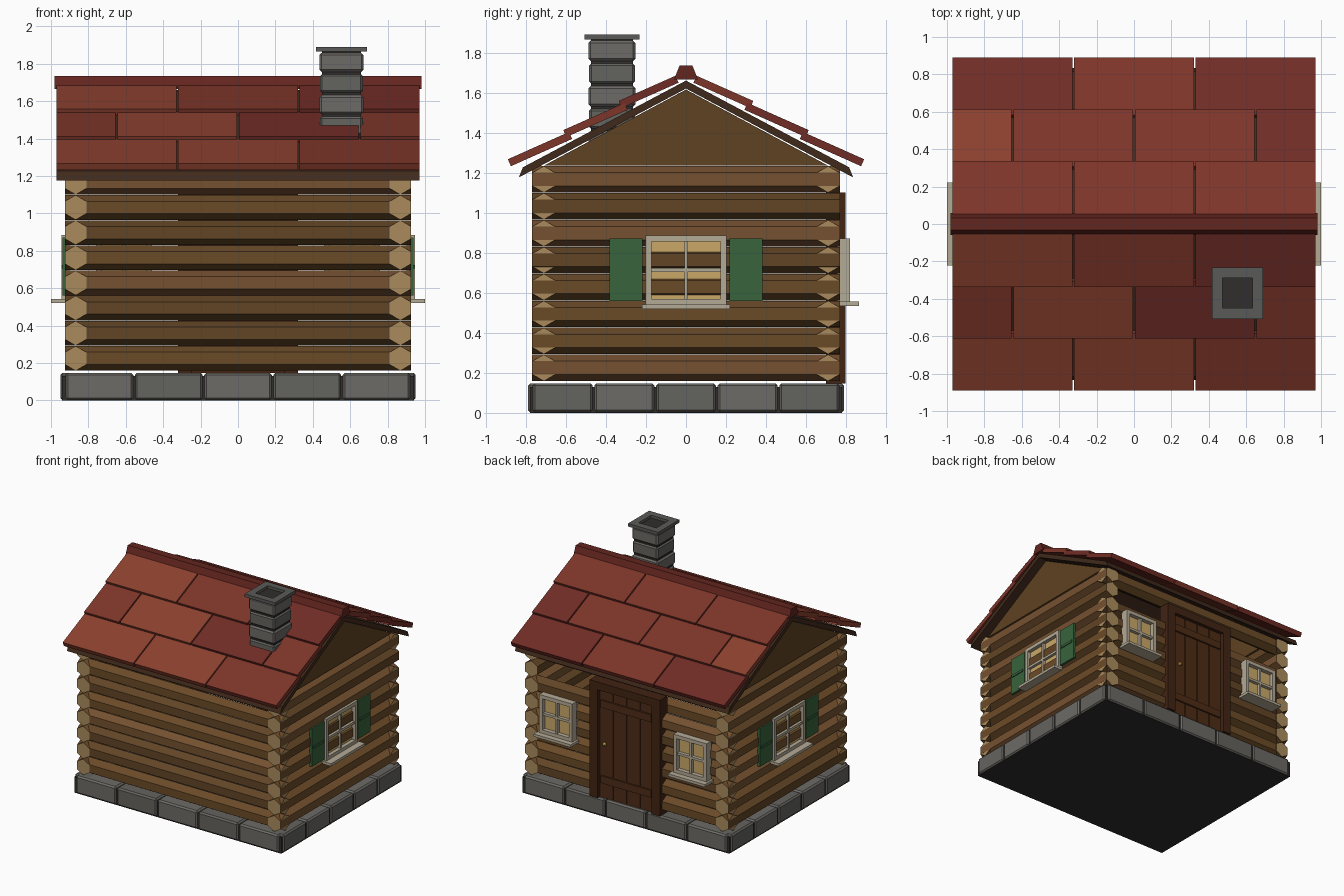
import bpy, bmesh, math, random

if "Cube" in bpy.data.objects:
    bpy.data.objects.remove(bpy.data.objects["Cube"])
random.seed(4)

def mat(name, hexcol):
    m = bpy.data.materials.new(name)
    c = [(int(hexcol[i:i + 2], 16) / 255) ** 2.2 for i in (0, 2, 4)]
    m.diffuse_color = (*c, 1)
    m.use_nodes = True
    m.node_tree.nodes["Principled BSDF"].inputs["Base Color"].default_value = m.diffuse_color
    return m

LOGS = [mat("log_a", "6b4c2c"), mat("log_b", "62462a"), mat("log_c", "745233")]
END = mat("log_end", "a98a5c")
TILES = [mat("tile_a", "8a4232"), mat("tile_b", "7c382d"), mat("tile_c", "70302a")]
RIDGE = mat("ridge", "632a24")
DECK = mat("deck", "432e22")
GABLE = mat("gable_wood", "5f4426")
STONES = [mat("stone_a", "6c6a66"), mat("stone_b", "64635f")]
CAP = mat("chimney_cap", "5a5a58")
DARK = mat("dark", "343230")
DOOR = mat("door_wood", "50301d")
DFRAME = mat("door_frame_wood", "43281a")
TRIM = mat("trim", "b3a994")
GLASS = mat("warm_glass", "c9a768")
GREEN = mat("shutter_green", "3b633f")
BRASS = mat("brass", "b08a3c")


def finish(name, bm, *mats):
    bmesh.ops.recalc_face_normals(bm, faces=bm.faces)
    me = bpy.data.meshes.new(name)
    bm.to_mesh(me)
    bm.free()
    for m in mats:
        me.materials.append(m)
    ob = bpy.data.objects.new(name, me)
    bpy.context.collection.objects.link(ob)
    return ob


def prism(name, pts, a, b, m, axis="x", end=None):
    """Extrude a profile (side, z) from a to b along x or y."""
    bm = bmesh.new()
    place = (lambda t, p: (t, p[0], p[1])) if axis == "x" else (lambda t, p: (p[0], t, p[1]))
    r0 = [bm.verts.new(place(a, p)) for p in pts]
    r1 = [bm.verts.new(place(b, p)) for p in pts]
    n = len(pts)
    caps = [bm.faces.new(r0), bm.faces.new(r1)]
    for i in range(n):
        bm.faces.new((r0[i], r0[(i + 1) % n], r1[(i + 1) % n], r1[i]))
    if end:
        for f in caps:
            f.material_index = 1
    return finish(name, bm, m, *([end] if end else []))


def box(name, m, x, y, z, bevel=0):
    bm = bmesh.new()
    bmesh.ops.create_cube(bm, size=1)
    for v in bm.verts:
        v.co = [(r[0] + r[1]) / 2 + c * (r[1] - r[0]) for c, r in zip(v.co, (x, y, z))]
    if bevel:
        bmesh.ops.bevel(bm, geom=bm.edges[:], offset=bevel, segments=1, affect="EDGES")
    return finish(name, bm, m)


def log(name, side, z, a, b, axis):
    r = 0.066
    pts = [(side + r * math.sin(k * math.pi / 3), z + r * math.cos(k * math.pi / 3)) for k in range(6)]
    prism(name, pts, a, b, random.choice(LOGS), axis, END)


# stone foundation
box("floor_slab", DARK, (-.94, .94), (-.78, .78), (0, .13))
for s, nm in ((-1, "front"), (1, "back")):
    for i in range(5):
        x = -.925 + .37 * i
        box(f"foundation_{nm}_{i}", STONES[i % 2], (x + .004, x + .366),
            sorted((s * .65, s * .79)), (.002, .148), .012)
for s, nm in ((-1, "left"), (1, "right")):
    for i in range(5):
        y = -.77 + .308 * i
        box(f"foundation_{nm}_{i}", STONES[(i + 1) % 2], sorted((s * .81, s * .95)),
            (y + .004, y + .304), (.002, .148), .012)

# log walls, the back wall broken around door and windows
WX = .61
for i in range(8):
    z = .225 + .1345 * i
    log(f"log_front_{i}", -.71, z, -.925, .925, "x")
    for s, nm in ((-1, "left"), (1, "right")):
        log(f"log_{nm}_{i}", s * .868, z, -.77, .77, "y")
        if i in (3, 4):
            spans = [(WX + .13, .925), (.28, WX - .13)]
        else:
            spans = [(.28, .925)] if i < 6 else []
        for k, (a, b) in enumerate(spans):
            log(f"log_back_{nm}_{i}_{k}", .71, z, s * a, s * b, "x")
    if i == 7:
        log("log_back_top", .71, z, -.925, .925, "x")

# gables
for s, nm in ((-1, "left"), (1, "right")):
    prism(f"gable_{nm}", [(-.71, 1.235), (.71, 1.235), (0, 1.615)], s * .835, s * .9, GABLE)

# roof deck, tiles and ridge
T = math.tan(math.radians(28))
ca, sa = math.cos(math.radians(24)), math.sin(math.radians(24))
for s, nm in ((-1, "front"), (1, "back")):
    prism(f"roof_deck_{nm}", [(0, 1.62), (0, 1.66), (s * .815, 1.66 - .815 * T), (s * .835, 1.62 - .835 * T)],
          -.97, .97, DECK)
    for r in range(3):
        y0, z0, L, h = .89 - .277 * r, 1.267 + .1455 * r, .335 if r < 2 else .31, .038
        pts = [(y0, z0), (y0 - L * ca, z0 + L * sa),
               (y0 - L * ca - h * sa, z0 + L * sa - h * ca), (y0 - h * sa, z0 - h * ca)]
        cuts = [-.97, -.65, 0, .65, .97] if r == 1 else [-.97, -.325, .325, .97]
        for k in range(len(cuts) - 1):
            prism(f"roof_tile_{nm}_{r}_{k}", [(s * p, q) for p, q in pts],
                  cuts[k] + .005 * (k > 0), cuts[k + 1] - .005 * (k < len(cuts) - 2), random.choice(TILES))
prism("ridge_cap", [(-.06, 1.665), (.06, 1.665), (.032, 1.735), (-.032, 1.735)], -.98, .98, RIDGE)

# chimney
CX, CY = .553, -.37
box("chimney_core", DARK, (CX - .105, CX + .105), (CY - .105, CY + .105), (1.35, 1.868))
for i in range(5):
    z, w = 1.757 - .113 * i, .118 - .003 * (i % 2)
    box(f"chimney_stone_{i}", STONES[i % 2], (CX - w, CX + w), (CY - w, CY + w), (z, z + .102), .012)
for s, nm in ((-1, "a"), (1, "b")):
    box(f"chimney_cap_x_{nm}", CAP, sorted((CX + s * .08, CX + s * .137)), (CY - .137, CY + .137), (1.865, 1.89))
    box(f"chimney_cap_y_{nm}", CAP, (CX - .08, CX + .08), sorted((CY + s * .08, CY + s * .137)), (1.865, 1.89))


# windows: u runs along the wall, d outward
def window(name, put, c, w, z0, z1, d0, d1, glass, sill):
    def part(n, m, u, d, z):
        x, y = put(u, d)
        box(f"{name}_{n}", m, sorted(x), sorted(y), z)
    f, zm = .03, (z0 + z1) / 2
    part("glass", GLASS, (c - w + .01, c + w - .01), (glass - .012, glass), (z0 + .01, z1 - .01))
    part("jamb_a", TRIM, (c - w, c - w + f), (d0, d1), (z0, z1))
    part("jamb_b", TRIM, (c + w - f, c + w), (d0, d1), (z0, z1))
    part("head", TRIM, (c - w + f, c + w - f), (d0, d1), (z1 - f, z1))
    part("bottom", TRIM, (c - w + f, c + w - f), (d0, d1), (z0, z0 + f))
    part("bar_upright", TRIM, (c - .008, c + .008), (d0, d1 - .008), (z0 + f, z1 - f))
    part("bar_level", TRIM, (c - w + f, c + w - f), (d0, d1 - .008), (zm - .01, zm + .01))
    part("sill", TRIM, (c - w - .018, c + w + .018), (d0, sill), (z0 - .02, z0 + .002))


for s, nm in ((-1, "left"), (1, "right")):
    window(f"window_{nm}", lambda u, d, s=s: ((s * d[0], s * d[1]), u), 0, .203, .54, .885, .9, .945, .914, 1.0)
    window(f"window_back_{nm}", lambda u, d: (u, d), s * WX, .15, .555, .87, .755, .82, .785, .865)
    # shutters beside each gable window
    for t, side in ((-1, "front"), (1, "back")):
        box(f"shutter_{nm}_{side}", GREEN, sorted((s * .918, s * .938)), sorted((t * .217, t * .382)), (.56, .872))
        box(f"shutter_rail_{nm}_{side}", GREEN, sorted((s * .93, s * .945)), sorted((t * .235, t * .364)), (.705, .725))

# back door
for s, nm in ((-1, "left"), (1, "right")):
    box(f"door_post_{nm}", DFRAME, sorted((s * .245, s * .32)), (.70, .797), (.148, 1.1))
box("door_header", DFRAME, (-.245, .245), (.70, .797), (1.035, 1.1))
for i in range(4):
    x = -.245 + .1225 * i
    box(f"door_plank_{i}", DOOR, (x + .003, x + .1195), (.735, .768), (.148, 1.035))
box("door_backing", DFRAME, (-.245, .245), (.72, .755), (.148, 1.035))
for i, z in enumerate((.27, .89)):
    box(f"door_rail_{i}", DOOR, (-.23, .23), (.76, .782), (z, z + .06))
bm = bmesh.new()
bmesh.ops.create_icosphere(bm, subdivisions=2, radius=.017)
bmesh.ops.translate(bm, vec=(.19, .785, .6), verts=bm.verts)
finish("door_knob", bm, BRASS)
